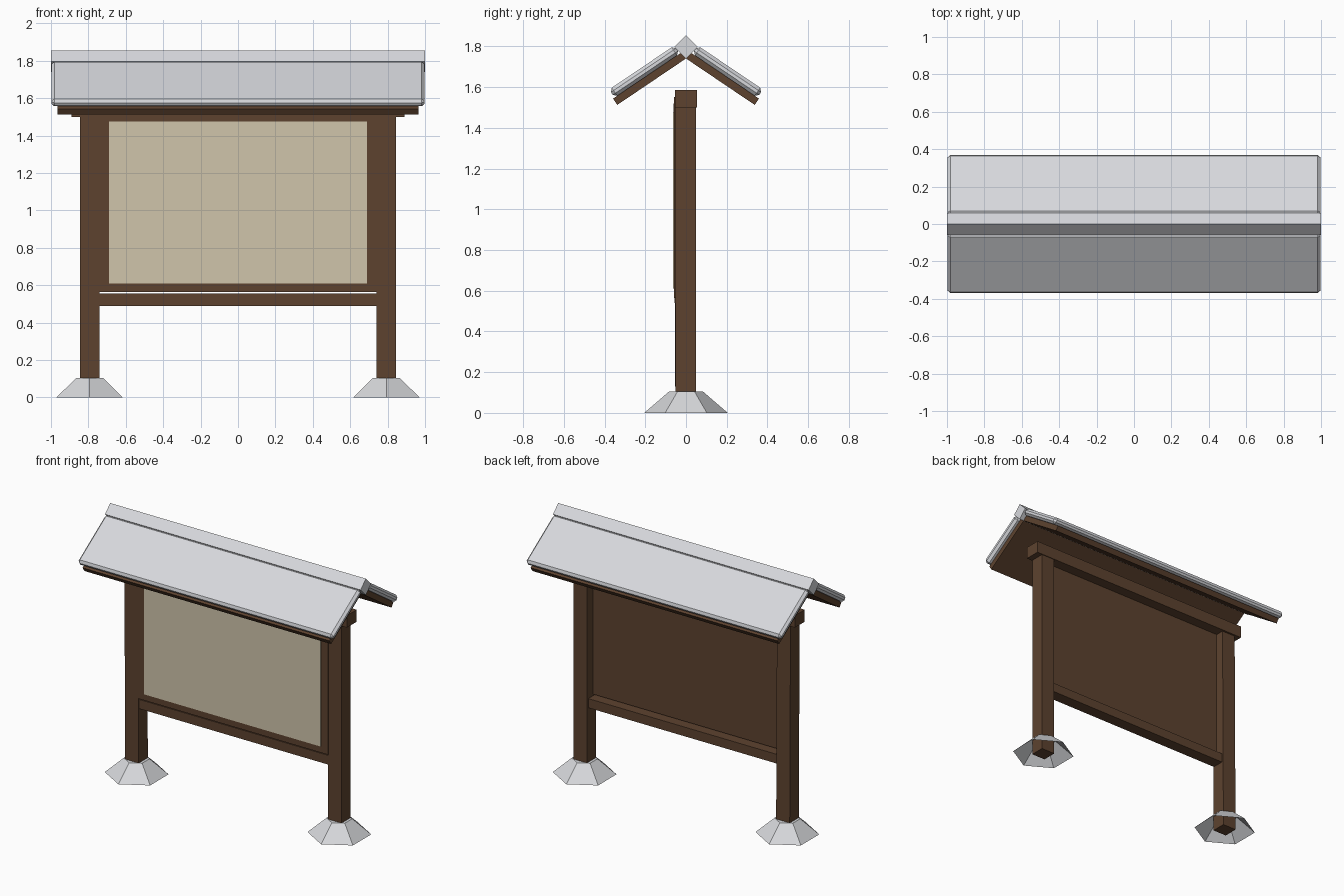
import bpy, bmesh, math
from mathutils import Vector, Matrix

cube = bpy.data.objects.get("Cube")
if cube:
    bpy.data.objects.remove(cube, do_unlink=True)


def material(name, rgb):
    m = bpy.data.materials.new(name)
    m.use_nodes = True
    m.diffuse_color = (*rgb, 1)
    bsdf = m.node_tree.nodes["Principled BSDF"]
    bsdf.inputs["Base Color"].default_value = (*rgb, 1)
    bsdf.inputs["Roughness"].default_value = 0.8
    return m


WOOD = material("brown wood", (0.11, 0.055, 0.028))
PAPER = material("cream paper", (0.63, 0.56, 0.41))
METAL = material("pale metal", (0.68, 0.69, 0.72))
STONE = material("pale concrete", (0.67, 0.68, 0.70))


def finish(name, bm, mat, matrix):
    mesh = bpy.data.meshes.new(name)
    bm.to_mesh(mesh)
    bm.free()
    mesh.materials.append(mat)
    obj = bpy.data.objects.new(name, mesh)
    obj.matrix_world = matrix
    bpy.context.collection.objects.link(obj)


def box(name, low, high, mat, matrix=Matrix(), chamfer=0):
    low, high = Vector(low), Vector(high)
    bm = bmesh.new()
    bmesh.ops.create_cube(bm, size=1)
    bmesh.ops.scale(bm, vec=high - low, verts=bm.verts)
    bmesh.ops.translate(bm, vec=(low + high) / 2, verts=bm.verts)
    if chamfer:
        bmesh.ops.bevel(bm, geom=bm.edges[:], offset=chamfer, segments=1,
                        affect='EDGES', profile=0.5)
    finish(name, bm, mat, matrix)


def footing(name, x):
    # Hexagonal footing, open underneath, corners toward front and back
    bm = bmesh.new()
    rings = []
    for radius, z in ((0.205, 0), (0.083, 0.105)):
        angles = [math.pi / 2 + i * math.tau / 6 for i in range(6)]
        rings.append([bm.verts.new((radius * math.cos(a), radius * math.sin(a), z))
                      for a in angles])
    low, high = rings
    for i in range(6):
        j = (i + 1) % 6
        bm.faces.new((low[i], low[j], high[j], high[i]))
    bm.faces.new(high)
    finish(name, bm, STONE, Matrix.Translation((x, 0, 0)))


# Posts, one leaning very slightly forward, and their footings
for x, lean, label in ((-0.793, 0.006, "right"), (0.793, 0, "left")):
    place = Matrix.Translation((x, 0, 0)) @ Matrix.Rotation(lean, 4, 'X')
    box(label + "_post", (-0.053, -0.052, 0), (0.053, 0.05, 1.52), WOOD, place)
    footing(label + "_footing", x)

# Notice board, rails and paper
box("top_beam", (-0.89, -0.055, 1.5), (0.89, 0.055, 1.585), WOOD)
box("lower_rail", (-0.745, -0.05, 0.49), (0.745, 0.035, 0.555), WOOD)
box("back_board", (-0.745, -0.06, 0.565), (0.745, -0.02, 1.55), WOOD)
box("notice_paper", (-0.69, -0.065, 0.61), (0.69, -0.059, 1.475), PAPER)

# Two roof slopes: wooden deck with chamfered metal sheet on top
PITCH = math.radians(34)
for turn, label in ((0, "back"), (math.pi, "front")):
    place = (Matrix.Translation((0, 0, 1.74)) @ Matrix.Rotation(turn, 4, 'Z')
             @ Matrix.Rotation(-PITCH, 4, 'X'))
    box(label + "_roof_deck", (-0.965, 0, 0), (0.965, 0.407, 0.037), WOOD, place)
    box(label + "_roof_sheet", (-0.998, 0.012, 0.037), (0.998, 0.398, 0.085),
        METAL, place, chamfer=0.016)

# Diamond-shaped ridge cap
cap = Matrix.Translation((0, 0, 1.797)) @ Matrix.Rotation(math.pi / 4, 4, 'X')
box("ridge_cap", (-1, -0.041, -0.041), (1, 0.041, 0.041), METAL, cap)
